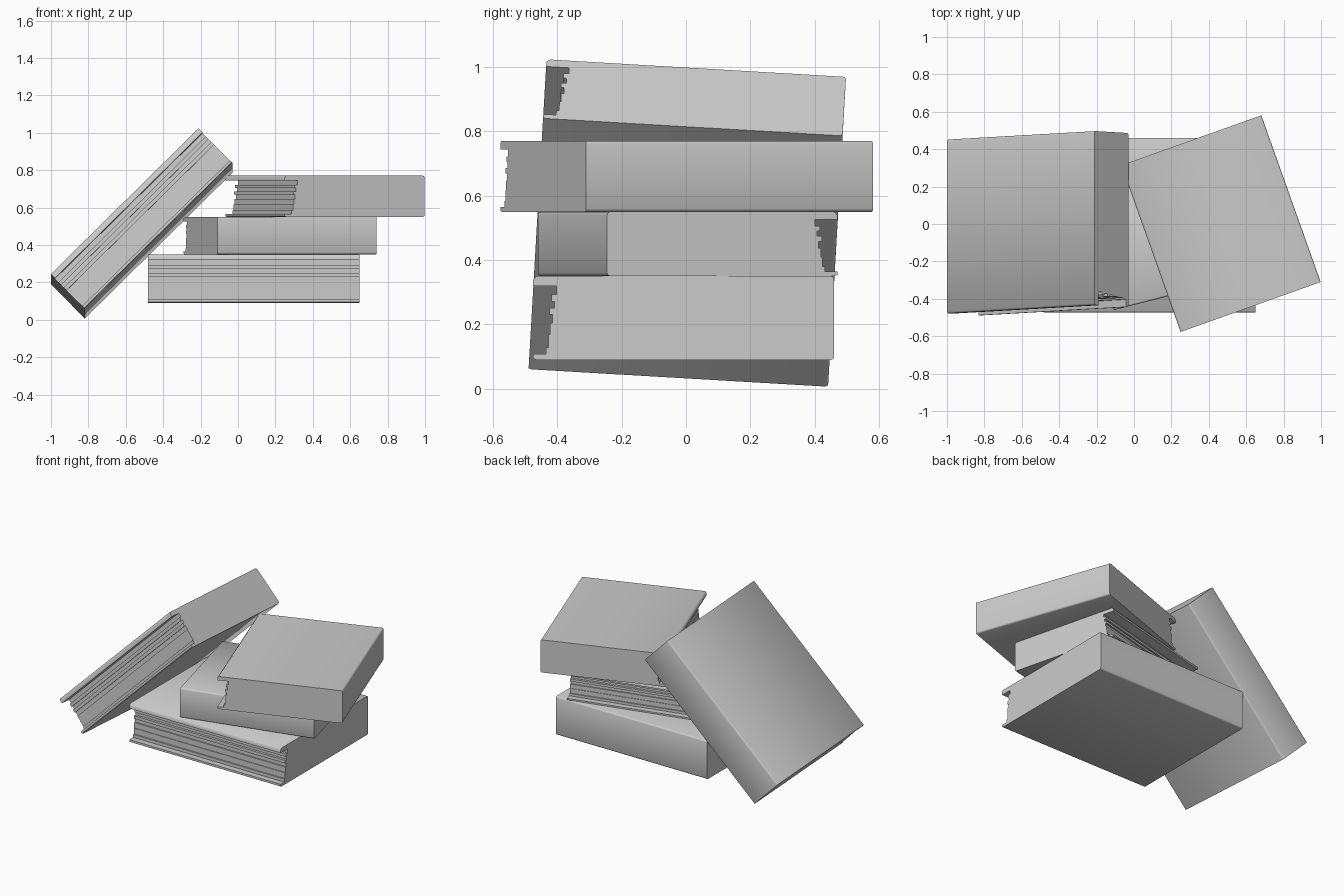
import bpy, bmesh
from math import radians
from mathutils import Matrix, Vector

if "Cube" in bpy.data.objects:
    bpy.data.objects.remove(bpy.data.objects["Cube"])

# Page steps, top to bottom: (upper height, lower height, inset behind the cover lip)
STEPS = [(0.88, 0.78, 0.072), (0.78, 0.70, 0.056), (0.70, 0.62, 0.066), (0.62, 0.54, 0.050),
         (0.54, 0.44, 0.060), (0.44, 0.30, 0.052), (0.30, 0.15, 0.048), (0.15, 0.07, 0.040)]


def book_profile(depth, thick, r=0.01):
    """Side outline (y, z): rounded spine at +y, cover lips and pages at -y."""
    d, t, k = depth / 2, thick / 2, 0.3 * r
    pts = [(-d + r, -t), (d - r, -t), (d - k, -t + k), (d, -t + r),
           (d, t - r), (d - k, t - k), (d - r, t), (-d + r, t), (-d, t - r)]
    pts.append((-d, -t + 0.88 * thick))
    for top, bottom, inset in STEPS:
        pts += [(-d + inset, -t + top * thick), (-d + inset, -t + bottom * thick)]
    pts += [(-d, -t + 0.07 * thick), (-d, -t + 0.004)]
    return pts


def book(name, length, depth, thick, centre, rot):
    bm = bmesh.new()
    verts = [bm.verts.new((-length / 2, y, z)) for y, z in book_profile(depth, thick)]
    face = bm.faces.new(verts)
    out = bmesh.ops.extrude_face_region(bm, geom=[face])
    moved = [g for g in out["geom"] if isinstance(g, bmesh.types.BMVert)]
    bmesh.ops.translate(bm, verts=moved, vec=(length, 0, 0))
    bmesh.ops.recalc_face_normals(bm, faces=bm.faces)
    mesh = bpy.data.meshes.new(name)
    bm.to_mesh(mesh)
    bm.free()
    ob = bpy.data.objects.new(name, mesh)
    bpy.context.collection.objects.link(ob)
    ob.matrix_world = Matrix.Translation(centre) @ rot
    bpy.ops.object.select_all(action='DESELECT')
    bpy.context.view_layer.objects.active = ob
    ob.select_set(True)
    bpy.ops.object.shade_smooth_by_angle(angle=radians(50))
    return ob


def turn(deg):
    return Matrix.Rotation(radians(deg), 4, 'Z')


# Stack of three books, pages facing front, back and left
book("bottom_book", 1.13, 0.935, 0.26, (0.085, -0.007, 0.22), turn(0))
book("middle_book", 0.877, 0.738, 0.20, (0.225, 0.005, 0.45), turn(194.2))
book("top_book", 0.946, 0.795, 0.22, (0.465, 0.002, 0.66), turn(-70.4))

# Book leaning against the stack
u = Vector((0.79, 0.045, 0.78)).normalized()
v = Vector((0, 0.93, -0.055))
v = (v - v.dot(u) * u).normalized()
lean = Matrix((u, v, u.cross(v))).transposed().to_4x4()
book("leaning_book", 1.11, 0.932, 0.258, (-0.515, 0.004, 0.515), lean)
